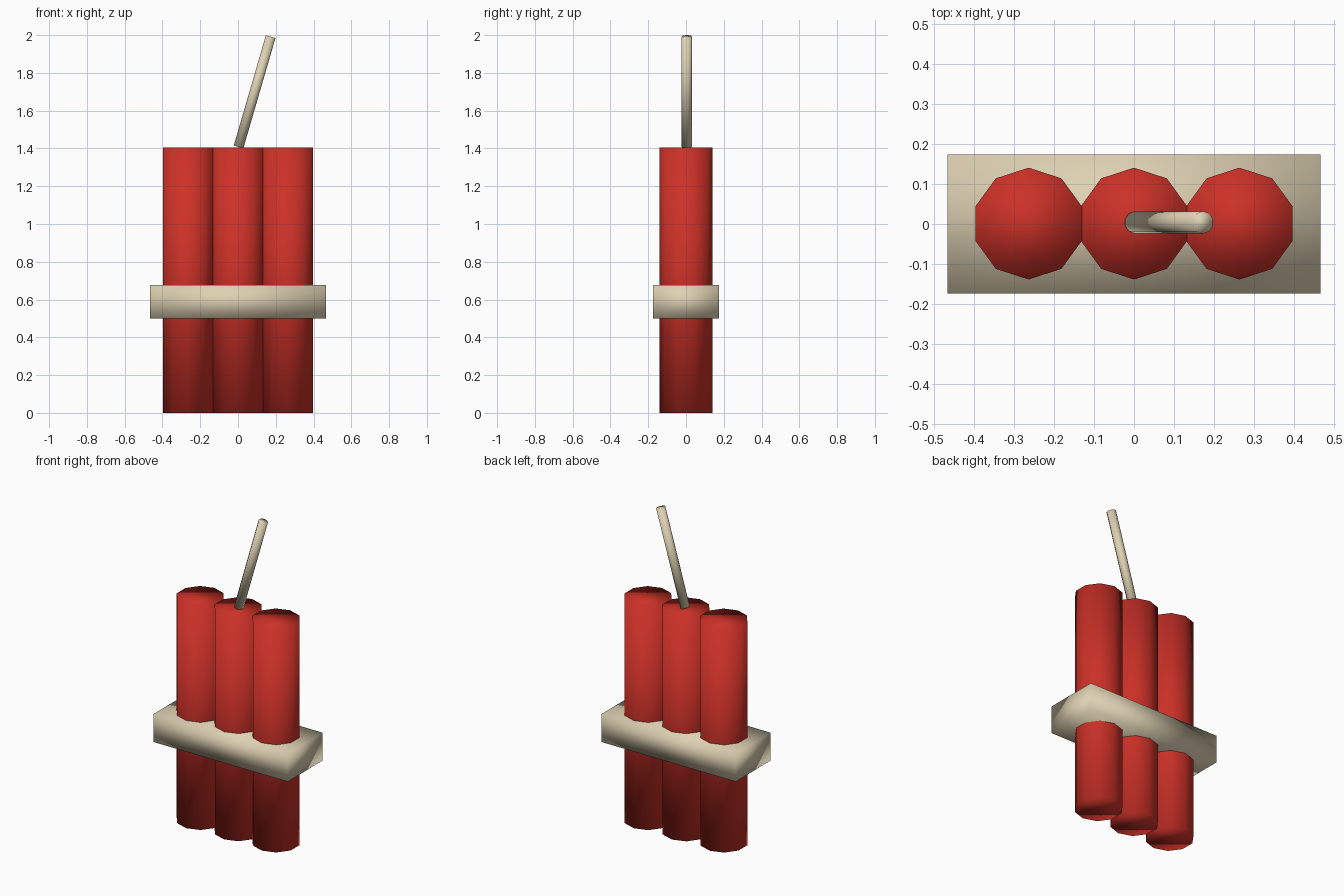
import bpy, bmesh, math
from mathutils import Matrix, Vector

if "Cube" in bpy.data.objects:
    bpy.data.objects.remove(bpy.data.objects["Cube"])


def material(name, rgb):
    m = bpy.data.materials.new(name)
    m.diffuse_color = (*rgb, 1)
    m.use_nodes = True
    m.node_tree.nodes["Principled BSDF"].inputs["Base Color"].default_value = m.diffuse_color
    return m


RED = material("red", (0.60, 0.030, 0.020))
CREAM = material("cream", (0.73, 0.64, 0.45))


def finish(name, bm, mat):
    """Turn a bmesh into a smooth shaded object of one colour."""
    bmesh.ops.recalc_face_normals(bm, faces=bm.faces)
    for f in bm.faces:
        f.smooth = True
    mesh = bpy.data.meshes.new(name)
    bm.to_mesh(mesh)
    bm.free()
    mesh.materials.append(mat)
    obj = bpy.data.objects.new(name, mesh)
    bpy.context.collection.objects.link(obj)
    return obj


def rod(name, start, end, radius, mat, sides=10):
    """Capped prism between two points, with a corner facing the back."""
    start, end = Vector(start), Vector(end)
    axis = (end - start).normalized()
    back = Vector((0, 1, 0))
    side = back.cross(axis)
    bm = bmesh.new()
    rings = []
    for centre in (start, end):
        ring = []
        for i in range(sides):
            a = 2 * math.pi * i / sides
            ring.append(bm.verts.new(centre + radius * (back * math.cos(a) + side * math.sin(a))))
        rings.append(ring)
        bm.faces.new(ring)
    for i in range(sides):
        j = (i + 1) % sides
        bm.faces.new((rings[0][i], rings[0][j], rings[1][j], rings[1][i]))
    return finish(name, bm, mat)


# Three sticks side by side
for label, x in (("left", -0.264), ("middle", 0.0), ("right", 0.264)):
    rod(label + "_stick", (x, 0.001, 0), (x, 0.001, 1.405), 0.14, RED)

# Slanted fuse
rod("fuse", (0.003, 0.004, 1.408), (0.173, 0.004, 1.992), 0.0278, CREAM)

# Band around the sticks
bm = bmesh.new()
bmesh.ops.create_cube(bm, size=1, matrix=Matrix.Translation((0, 0, 0.589)) @ Matrix.Diagonal((0.934, 0.347, 0.176, 1)))
finish("band", bm, CREAM)
